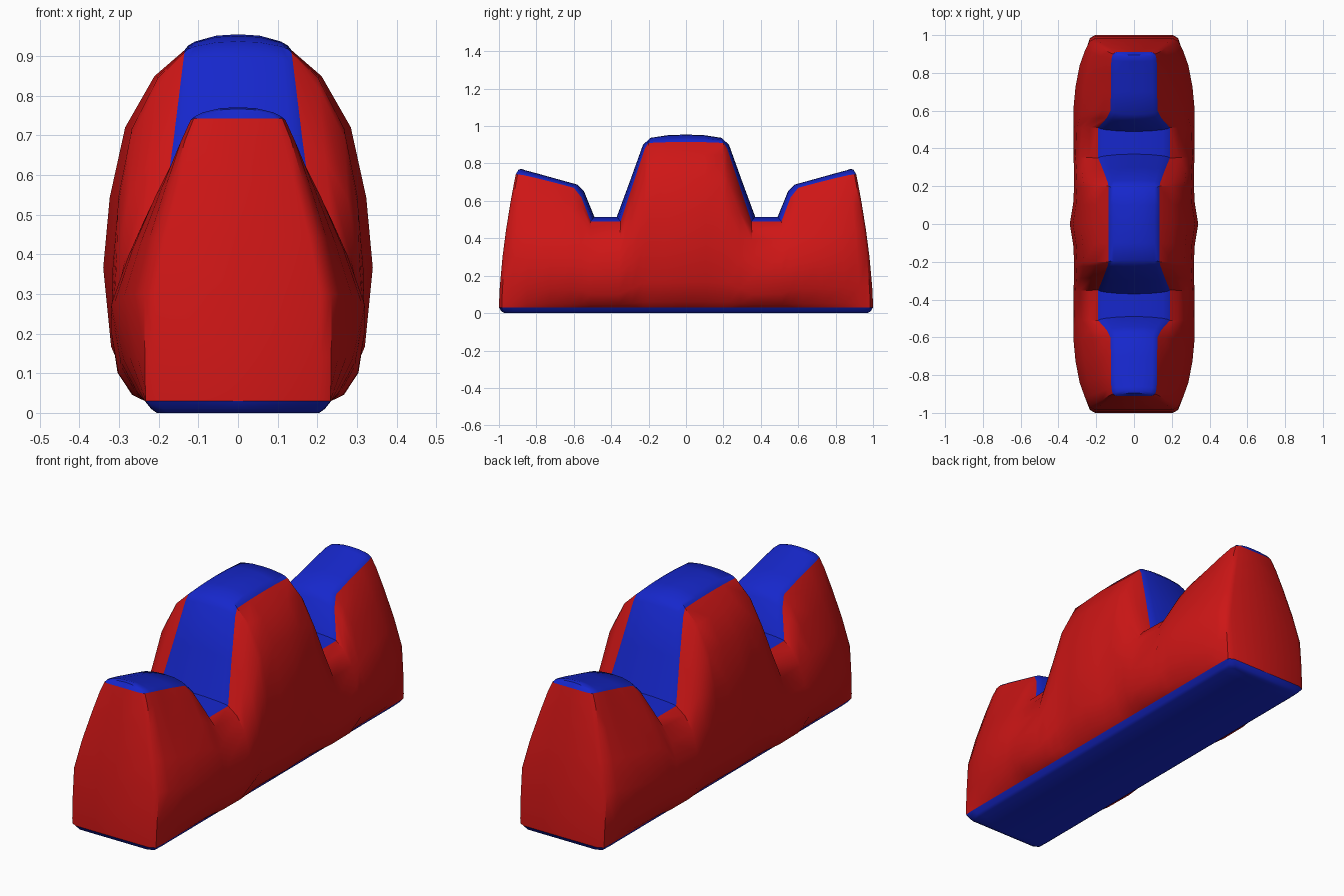
import bpy, bmesh

if "Cube" in bpy.data.objects:
    bpy.data.objects.remove(bpy.data.objects["Cube"])

def material(name, rgb):
    m = bpy.data.materials.new(name)
    m.diffuse_color = (*rgb, 1)
    m.use_nodes = True
    m.node_tree.nodes["Principled BSDF"].inputs["Base Color"].default_value = m.diffuse_color
    return m

RED = material("red", (0.62, 0.008, 0.008))
BLUE = material("blue", (0.008, 0.02, 0.6))

# Stations along one half of the length:
# base y, base half width, bulge half width, side-top (y, z), top half width, crest (y, z), roundness
STATIONS = [
    (0.00, .235, .340, (0.00, .915), .135, (0.00, .955), 1.0),
    (0.11, .235, .322, (0.10, .914), .135, (0.10, .951), 1.0),
    (0.20, .235, .317, (0.20, .910), .135, (0.19, .937), 1.0),
    (0.23, .235, .317, (0.22, .880), .139, (0.23, .900), 1.0),
    (0.29, .235, .318, (0.285, .685), .163, (0.30, .705), 1.0),
    (0.36, .235, .320, (0.35, .490), .190, (0.37, .515), 1.0),
    (0.51, .235, .320, (0.51, .490), .190, (0.49, .515), 0.8),
    (0.56, .235, .320, (0.56, .620), .145, (0.545, .650), 0.3),
    (0.62, .235, .320, (0.60, .670), .125, (0.58, .687), 0.15),
    (0.73, .235, .310, (0.70, .697), .122, (0.70, .720), 0.1),
    (0.85, .235, .288, (0.80, .722), .122, (0.80, .748), 0.0),
    (0.93, .235, .260, (0.87, .738), .120, (0.86, .764), 0.0),
    (0.985, .233, .236, (0.90, .742), .112, (0.88, .771), 0.0),
    (1.00, .205, .208, (0.91, .743), .095, (0.895, .767), 0.0),
]
# Side rows: height fraction, bulge when round, bulge when tapered
SIDE = [(0, 0, 0), (.034, .38, .25), (.155, .81, .7), (.38, 1, 1), (.58, .92, .74),
        (.78, .73, .42), (.926, .37, .17), (1, 0, 0)]
BASE_Z = 0.03

def side_column(st):
    yb, wb, wm, (yr, zr), wt, _, r = st
    pts = []
    for f, s_round, s_taper in SIDE:
        s = r * s_round + (1 - r) * s_taper
        edge = wb if f < .38 else wt
        pts.append((edge + (wm - edge) * s, yb + (yr - yb) * f ** 1.6,
                    BASE_Z + (zr - BASE_Z) * f))
    return pts

def top_column(st):
    (yr, zr), wt, (yc, zc) = st[3:6]
    return [(wt * w, yr + (yc - yr) * k, zr + (zc - zr) * k)
            for w, k in ((1, 0), (.93, .3), (.8, .55), (.4, .92), (0, 1))]

def base_column(st):
    yb, wb = st[:2]
    return [(0, yb * .97, 0), (wb - .03, yb * .97, 0), (wb - .016, yb * .987, .01), (wb, yb, BASE_Z)]

def skin(name, column, mat):
    # Skin one half, closing both ends to the centre line, then mirror it
    half = [column(st) for st in STATIONS]
    half.append([(0, y, z) for _, y, z in half[-1]])
    cols = [[(x, -y, z) for x, y, z in c] for c in reversed(half[1:])] + half
    bm = bmesh.new()
    grid = [[bm.verts.new(p) for p in c] for c in cols]
    for a, b in zip(grid, grid[1:]):
        for i in range(len(a) - 1):
            bm.faces.new((a[i], b[i], b[i + 1], a[i + 1]))
    bmesh.ops.remove_doubles(bm, verts=bm.verts, dist=1e-5)
    bmesh.ops.recalc_face_normals(bm, faces=bm.faces)
    # Open shells: make sure the normals point outwards
    if sum(f.normal.dot(f.calc_center_median() - bm_center) * f.calc_area() for f in bm.faces) < 0:
        bmesh.ops.reverse_faces(bm, faces=bm.faces)
    me = bpy.data.meshes.new(name)
    bm.to_mesh(me)
    bm.free()
    me.materials.append(mat)
    ob = bpy.data.objects.new(name, me)
    bpy.context.collection.objects.link(ob)
    mirror = ob.modifiers.new("Mirror", 'MIRROR')
    mirror.merge_threshold = 0.0005
    bpy.ops.object.select_all(action='DESELECT')
    ob.select_set(True)
    bpy.context.view_layer.objects.active = ob
    bpy.ops.object.shade_smooth_by_angle(angle=0.7)
    return ob

from mathutils import Vector
bm_center = Vector((0, 0, .25))

skin("body_sides", side_column, RED)
skin("top_strip", top_column, BLUE)
skin("base_plate", base_column, BLUE)
